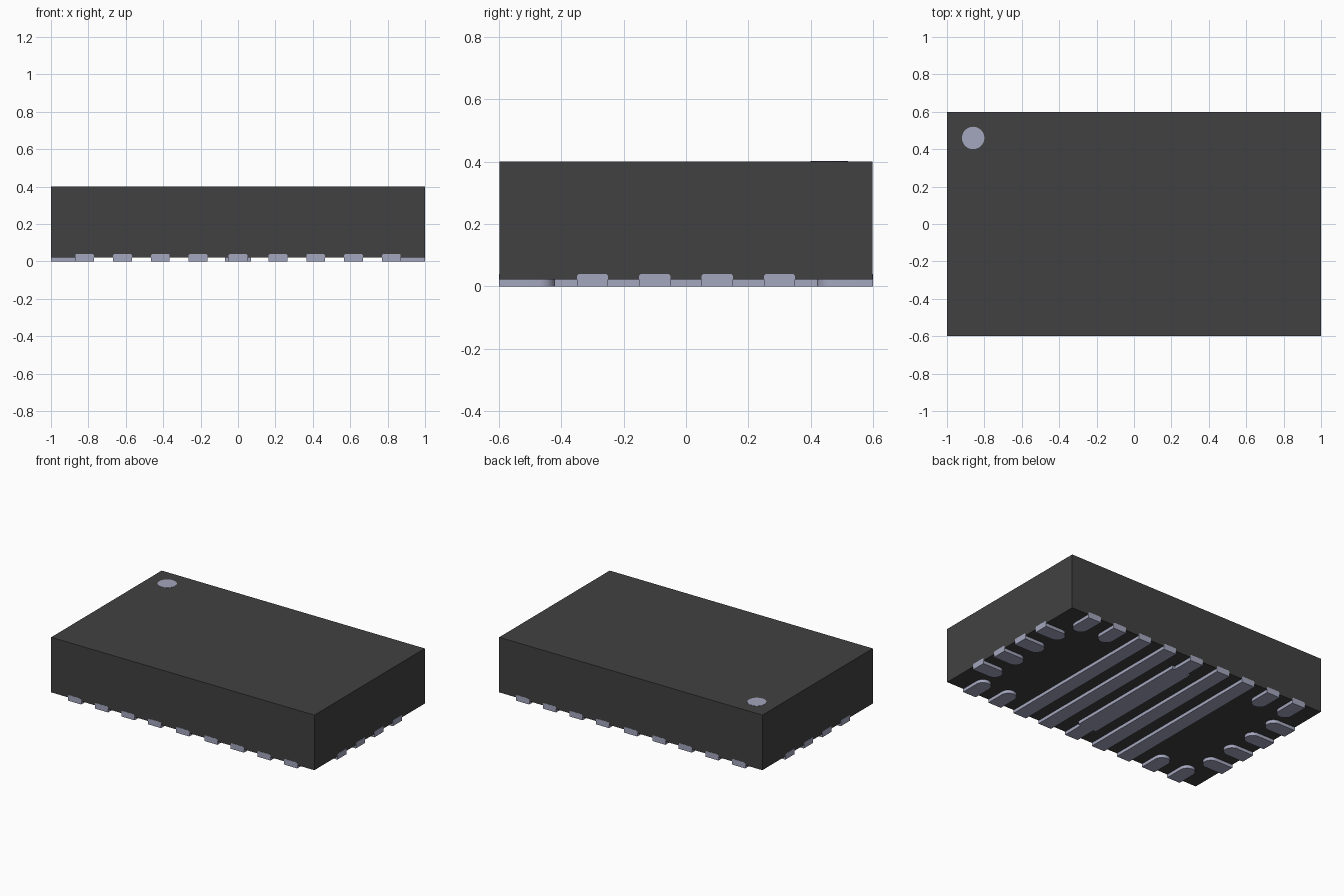
import bpy
import bmesh
import math
from mathutils import Matrix

cube = bpy.data.objects.get("Cube")
if cube:
    bpy.data.objects.remove(cube, do_unlink=True)

HALF_X, HALF_Y = 1.0, 0.6
BODY_BOTTOM, TOP, TAB_TOP = 0.022, 0.4, 0.04
SKIN = 0.001          # how far the metal stands proud of the body
PAD_R = 0.05          # half width of a pad


def material(name, rgb, roughness):
    m = bpy.data.materials.new(name)
    m.use_nodes = True
    m.diffuse_color = (*rgb, 1)
    bsdf = m.node_tree.nodes["Principled BSDF"]
    bsdf.inputs["Base Color"].default_value = (*rgb, 1)
    bsdf.inputs["Roughness"].default_value = roughness
    return m


DARK = material("dark grey plastic", (0.053, 0.053, 0.053), 0.6)
METAL = material("pale metal", (0.37, 0.385, 0.515), 0.5)


def prism(bm, points, offset):
    """Extrude a flat outline of 3D points along an offset."""
    face = bm.faces.new([bm.verts.new(p) for p in points])
    ext = bmesh.ops.extrude_face_region(bm, geom=[face])
    verts = [g for g in ext["geom"] if isinstance(g, bmesh.types.BMVert)]
    bmesh.ops.translate(bm, verts=verts, vec=offset)


def finish(bm, name, mat, matrix=Matrix()):
    bmesh.ops.recalc_face_normals(bm, faces=bm.faces)
    bm.transform(matrix)
    mesh = bpy.data.meshes.new(name)
    bm.to_mesh(mesh)
    bm.free()
    mesh.materials.append(mat)
    obj = bpy.data.objects.new(name, mesh)
    bpy.context.collection.objects.link(obj)
    return obj


def smooth(obj):
    bpy.ops.object.select_all(action="DESELECT")
    obj.select_set(True)
    bpy.context.view_layer.objects.active = obj
    bpy.ops.object.shade_smooth_by_angle(angle=math.radians(30))


def add_tab(bm, edge, depth):
    """Chamfered end of a lead, showing on the side wall at y = edge."""
    w, c = PAD_R, 0.006
    shape = [(-w, 0), (w, 0), (w, TAB_TOP - c), (w - c, TAB_TOP),
             (-w + c, TAB_TOP), (-w, TAB_TOP - c)]
    prism(bm, [(x, edge, z) for x, z in shape], (0, -depth, 0))


def short_pad(name, edge, along, angle):
    """Pad with a round inner end, turned to face one side of the body."""
    bm = bmesh.new()
    inner = edge - 0.18 + PAD_R
    outline = [(-PAD_R, edge - 0.02), (PAD_R, edge - 0.02)]
    for i in range(17):
        a = math.pi * i / 16
        outline.append((PAD_R * math.cos(a), inner - PAD_R * math.sin(a)))
    # reverse the winding so the arc follows the right-hand corner
    prism(bm, [(x, y, 0) for x, y in outline], (0, 0, BODY_BOTTOM + 0.004))
    add_tab(bm, edge, 0.02)
    matrix = Matrix.Rotation(angle, 4, "Z") @ Matrix.Translation((along, 0, 0))
    smooth(finish(bm, name, METAL, matrix))


def long_strip(name, x, wide=PAD_R):
    """Bar crossing the whole underside, optionally wider in the middle."""
    bm = bmesh.new()
    e, s, n = HALF_Y - 0.02, 0.45, PAD_R
    side = [(n, -e), (n, -s), (wide, -s), (wide, s), (n, s), (n, e)]
    if wide == n:
        side = [(n, -e), (n, e)]
    outline = side + [(-px, -py) for px, py in side]
    prism(bm, [(px, py, 0) for px, py in outline], (0, 0, BODY_BOTTOM + 0.004))
    add_tab(bm, HALF_Y, 0.02)
    add_tab(bm, -HALF_Y + 0.02, 0.02)
    finish(bm, name, METAL, Matrix.Translation((x, 0, 0)))


# Package body
bm = bmesh.new()
bx, by = HALF_X - SKIN, HALF_Y - SKIN
prism(bm, [(-bx, -by, BODY_BOTTOM), (bx, -by, BODY_BOTTOM),
           (bx, by, BODY_BOTTOM), (-bx, by, BODY_BOTTOM)],
      (0, 0, TOP - BODY_BOTTOM))
finish(bm, "package_body", DARK)

# Orientation dot on the top
bm = bmesh.new()
bmesh.ops.create_cone(bm, cap_ends=True, segments=40, radius1=0.06,
                      radius2=0.06, depth=0.004)
smooth(finish(bm, "orientation_dot", METAL,
              Matrix.Translation((-0.86, 0.46, TOP - 0.0005))))

# Long strips
for i, x in enumerate((-0.415, -0.214, 0, 0.214, 0.415)):
    long_strip(f"long_strip_{i + 1}", x, 0.07 if x == 0 else PAD_R)

# Short pads along the front and back
for i, x in enumerate((-0.82, -0.617, 0.617, 0.82)):
    short_pad(f"back_pad_{i + 1}", HALF_Y, x, 0)
    short_pad(f"front_pad_{i + 1}", HALF_Y, x, math.pi)

# Short pads along the two ends
for i, y in enumerate((-0.3, -0.1, 0.1, 0.3)):
    short_pad(f"left_pad_{i + 1}", HALF_X, y, -math.pi / 2)
    short_pad(f"right_pad_{i + 1}", HALF_X, y, math.pi / 2)
